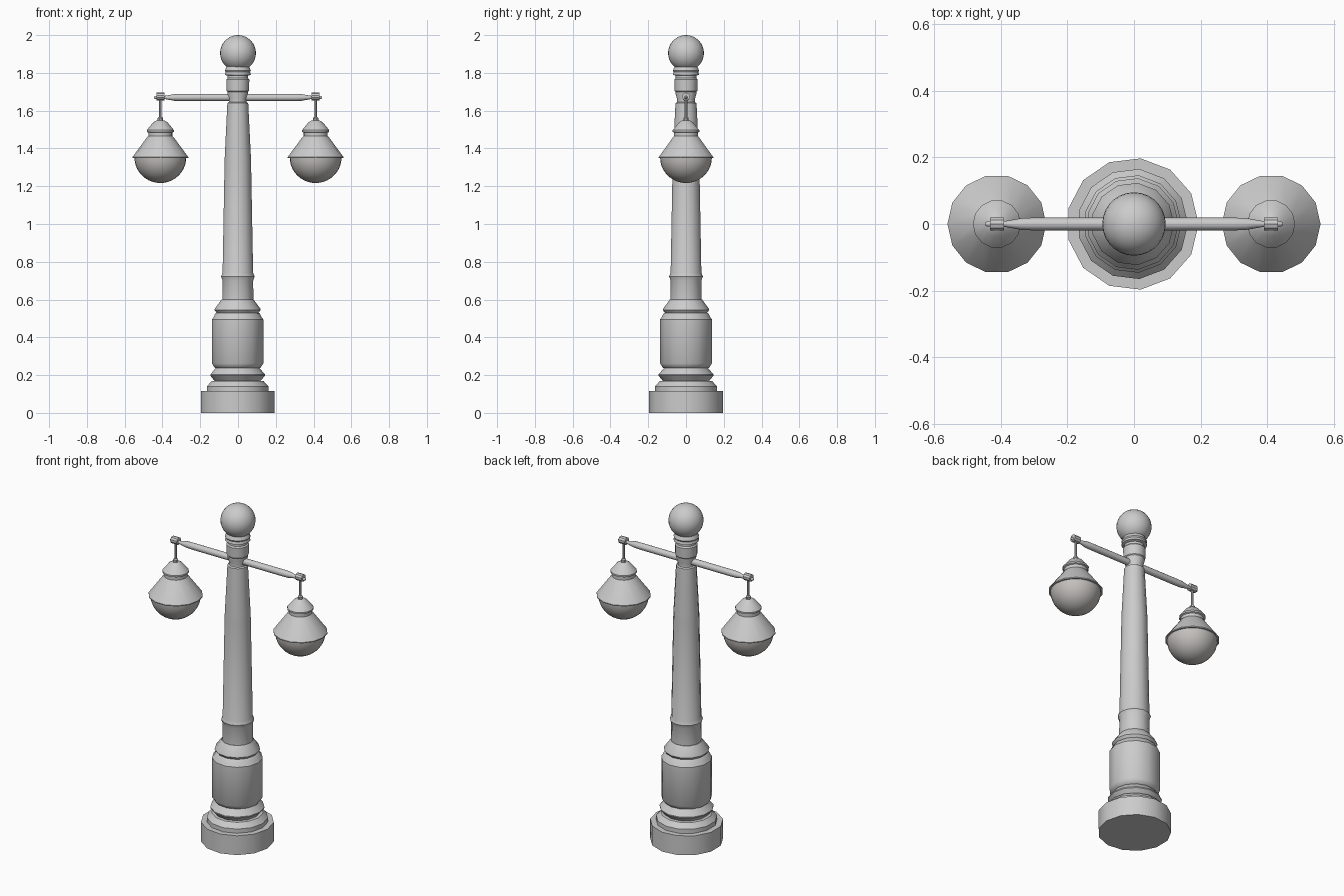
import bpy, bmesh, math
from mathutils import Matrix

if "Cube" in bpy.data.objects:
    bpy.data.objects.remove(bpy.data.objects["Cube"])

def lathe(name, profile, sides, loc=(0, 0, 0), axis='Z', mat=None):
    """Revolve (radius, height) points around an axis, closing both ends."""
    bm = bmesh.new()
    rings = [[bm.verts.new((r * math.cos(2 * math.pi * i / sides),
                            r * math.sin(2 * math.pi * i / sides), z))
              for i in range(sides)] for r, z in profile]
    for a, b in zip(rings, rings[1:]):
        for i in range(sides):
            j = (i + 1) % sides
            bm.faces.new((a[i], a[j], b[j], b[i]))
    bm.faces.new(rings[0][::-1])
    bm.faces.new(rings[-1])
    if axis != 'Z':
        turn = {'X': (math.pi / 2, 'Y'), '-X': (-math.pi / 2, 'Y')}[axis]
        bm.transform(Matrix.Rotation(turn[0], 4, turn[1]))
    bmesh.ops.remove_doubles(bm, verts=bm.verts, dist=1e-5)
    return finish(name, bm, loc, mat)

def finish(name, bm, loc, mat=None):
    bmesh.ops.recalc_face_normals(bm, faces=bm.faces)
    me = bpy.data.meshes.new(name)
    bm.to_mesh(me)
    bm.free()
    ob = bpy.data.objects.new(name, me)
    ob.location = loc
    bpy.context.collection.objects.link(ob)
    if mat:
        me.materials.append(mat)
    bpy.ops.object.select_all(action='DESELECT')
    ob.select_set(True)
    bpy.context.view_layer.objects.active = ob
    bpy.ops.object.shade_smooth_by_angle(angle=math.radians(32))
    return ob

glass = bpy.data.materials.new("globe_glass")
glass.diffuse_color = (0.55, 0.53, 0.51, 1)
glass.use_nodes = True
glass.node_tree.nodes["Principled BSDF"].inputs["Base Color"].default_value = glass.diffuse_color

# Stepped base and pedestal (13-sided)
lathe("pedestal", [
    (.198, 0), (.198, .115), (.166, .115), (.166, .14), (.14, .168), (.124, .17),
    (.147, .197), (.147, .203), (.118, .237), (.124, .24), (.138, .262), (.138, .495),
    (.13, .505), (.12, .525), (.113, .53), (.124, .545), (.122, .552), (.086, .6)],
    13, (-.004, 0, 0))

# Tapered pole with rings
lathe("pole", [
    (.084, .59), (.082, .7), (.09, .722), (.082, .742), (.071, 1.335), (.07, 1.36),
    (.056, 1.64), (.048, 1.645), (.047, 1.66), (.056, 1.69), (.056, 1.7), (.06, 1.705),
    (.062, 1.765), (.055, 1.772), (.055, 1.785), (.07, 1.79), (.066, 1.805),
    (.07, 1.812), (.06, 1.835), (.04, 1.845)], 13, (-.002, 0, 0))

# Ball finial
bm = bmesh.new()
bmesh.ops.create_uvsphere(bm, u_segments=28, v_segments=16, radius=.095)
finish("ball_finial", bm, (0, 0, 1.905))

for s, side in ((-1, "left"), (1, "right")):
    x = .411 * s
    # Arm narrowing to a tip
    lathe(side + "_arm", [(.019, .0), (.019, .3), (.018, .335), (.009, .385), (.008, .44),
                          (.004, .446)], 12, (0, 0, 1.67), 'X' if s > 0 else '-X').location.z = 1.67
    # Sleeve gripping the arm tip
    lathe(side + "_sleeve", [(.021, -.021), (.021, .021)], 10, (x, 0, 1.675), 'X')
    # Hanging rod with collar
    lathe(side + "_rod", [(.007, 1.67), (.007, 1.567), (.014, 1.562), (.014, 1.54)], 10,
          (x, 0, 0))
    # Lamp shade
    lathe(side + "_shade", [(.022, 1.548), (.038, 1.538), (.072, 1.497), (.072, 1.488),
                            (.064, 1.484), (.064, 1.466), (.07, 1.46), (.148, 1.354),
                            (.148, 1.349), (.13, 1.349)], 14, (x, 0, 0))
    # Glass bowl below the shade
    bowl = [(.137 * math.cos(t * math.pi / 20), 1.352 - .135 * math.sin(t * math.pi / 20))
            for t in range(11)]
    lathe(side + "_globe", bowl[:-1] + [(.002, bowl[-1][1])], 28, (x, 0, 0), mat=glass)
